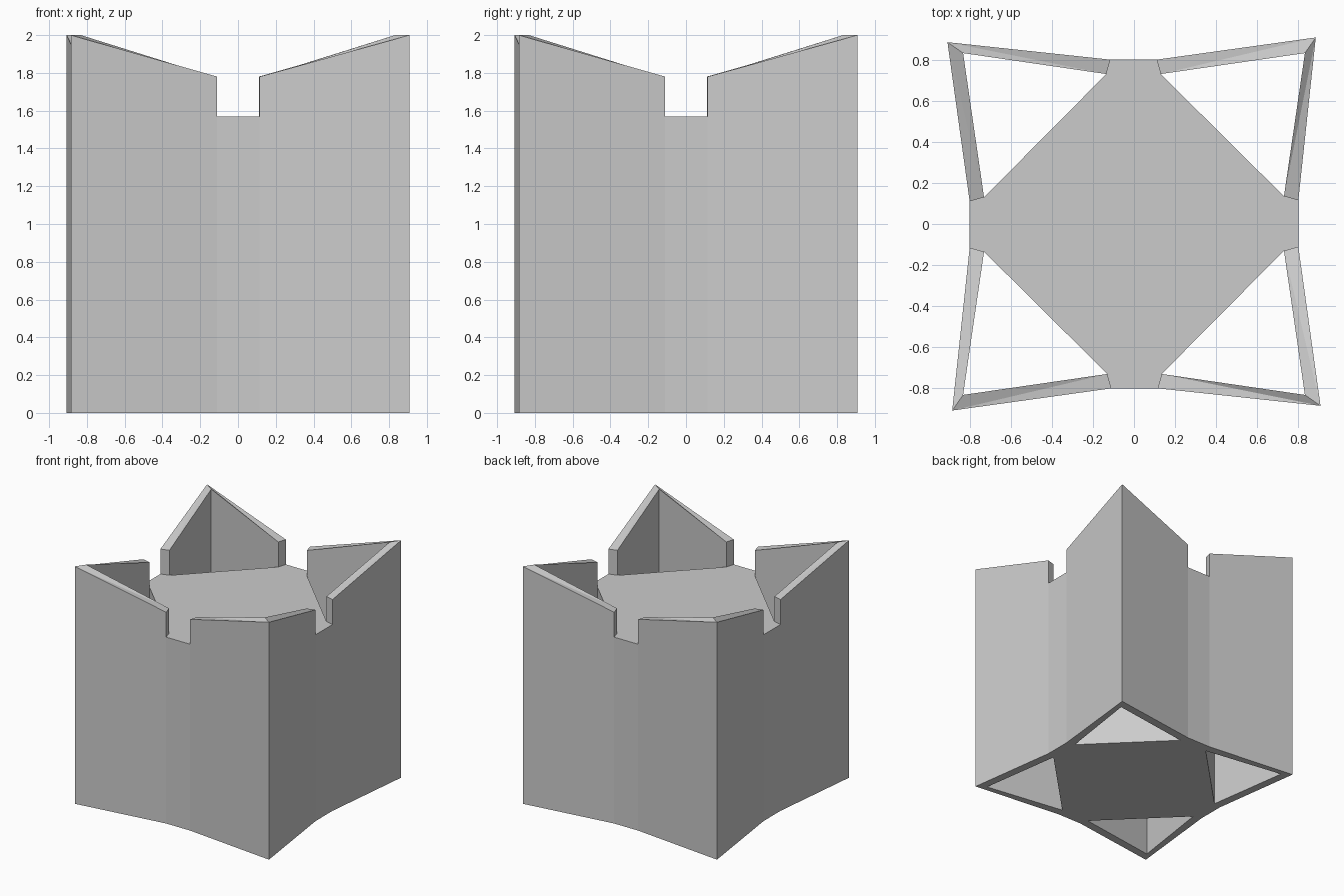
import bpy, bmesh, math
from mathutils import Matrix

if "Cube" in bpy.data.objects:
    bpy.data.objects.remove(bpy.data.objects["Cube"])

# Plan points of one corner; the other three are quarter turns of it
PLAN = {
    "a": (0.80, 0.115), "b": (0.73, 0.135),    # notch end on the right side
    "c": (0.13, 0.73), "d": (0.11, 0.80),      # notch end on the back side
    "o": (0.885, 0.908), "i": (0.832, 0.832),  # outer and inner corner
}
DECK, NOTCH_TOP, PEAK = 1.57, 1.78, 2.0

bm = bmesh.new()


def face(*verts):
    return bm.faces.new(verts)


corners = []
for k in range(4):
    turn = Matrix.Rotation(k * math.pi / 2, 3, 'Z')
    v = {}
    for name, (x, y) in PLAN.items():
        levels = (0, PEAK) if name in "oi" else (0, DECK, NOTCH_TOP)
        v[name] = [bm.verts.new(turn @ Matrix.Translation((x, y, z)).translation) for z in levels]
    corners.append(v)

for k, v in enumerate(corners):
    # Two walls meeting at the corner
    for out, inn in (("a", "b"), ("d", "c")):
        A, B, O, I = v[out], v[inn], v["o"], v["i"]
        face(A[0], O[0], O[1], A[2], A[1])      # outside
        face(B[0], B[1], B[2], I[1], I[0])      # inside
        face(A[1], A[2], B[2], B[1])            # notch cheek
        face(A[2], O[1], B[2])                  # sloping top
        face(O[1], I[1], B[2])
        face(A[0], B[0], I[0], O[0])            # underside
    # Core side facing the triangular shaft
    face(v["b"][0], v["c"][0], v["c"][1], v["b"][1])
    # Narrow outside strip below the notch
    n = corners[(k + 1) % 4]
    face(v["d"][0], n["a"][0], n["a"][1], v["d"][1])

# Core deck and underside
for level in (1, 0):
    face(*[v[p][level] for v in corners for p in "abcd"])

bmesh.ops.recalc_face_normals(bm, faces=bm.faces[:])
mesh = bpy.data.meshes.new("tower_block")
bm.to_mesh(mesh)
bm.free()
bpy.context.collection.objects.link(bpy.data.objects.new("tower_block", mesh))
